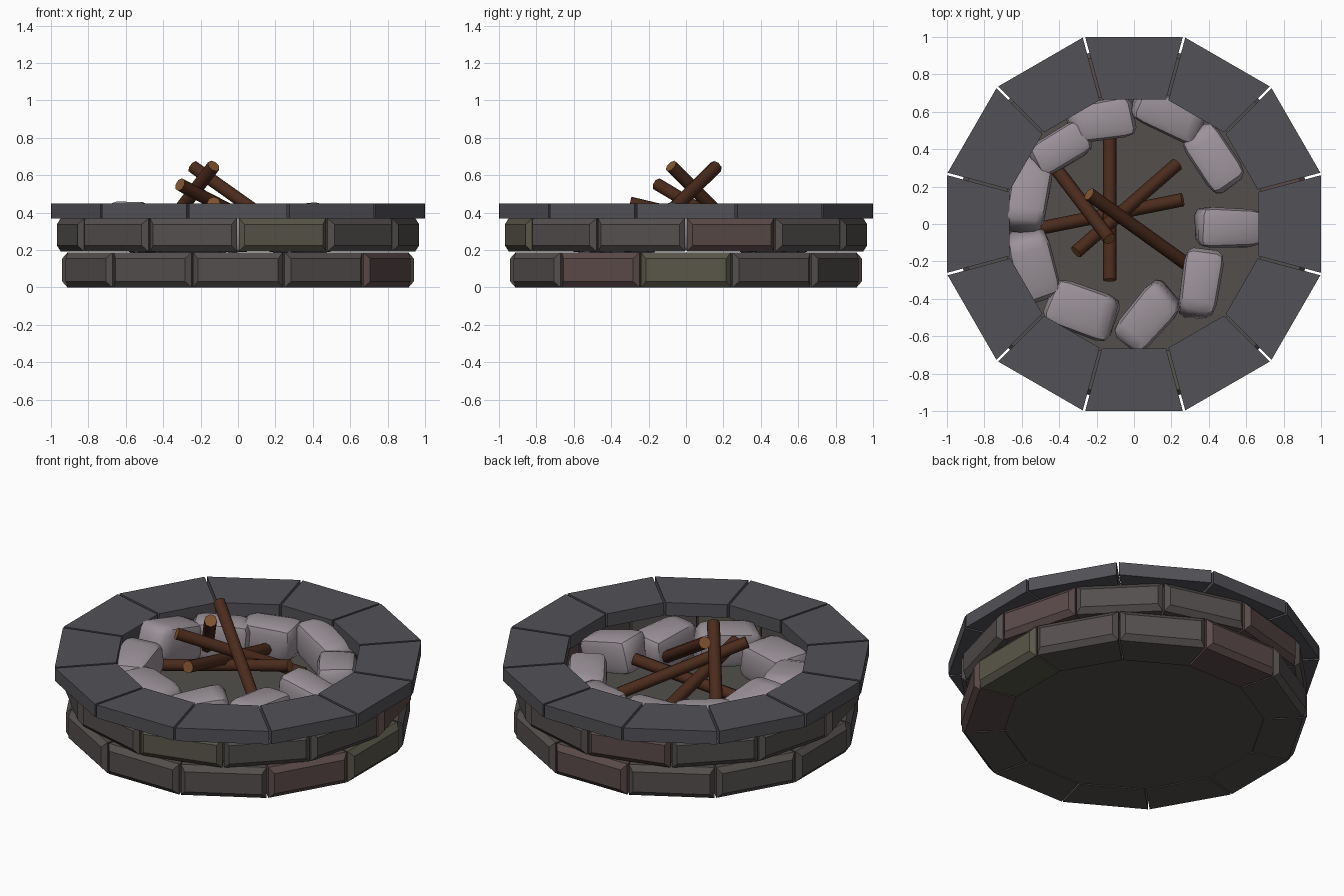
import bpy, bmesh, math, random
from mathutils import Vector, Matrix

if "Cube" in bpy.data.objects:
    bpy.data.objects.remove(bpy.data.objects["Cube"])

random.seed(4)
T15 = math.tan(math.radians(15))


def material(name, rgb):
    m = bpy.data.materials.new(name)
    m.diffuse_color = (*rgb, 1)
    m.use_nodes = True
    m.node_tree.nodes["Principled BSDF"].inputs["Base Color"].default_value = m.diffuse_color
    return m


CAP = material("cap_slate", (0.085, 0.083, 0.095))
GREY = material("brick_grey", (0.088, 0.078, 0.075))
RED = material("brick_red", (0.105, 0.07, 0.068))
OLIVE = material("brick_olive", (0.10, 0.095, 0.068))
ASH = material("ash", (0.085, 0.078, 0.072))
STONE = material("stone", (0.33, 0.29, 0.32))
BARK = material("bark", (0.07, 0.024, 0.012))
WOOD = material("cut_wood", (0.22, 0.09, 0.03))


def add_object(name, bm, *mats):
    bmesh.ops.recalc_face_normals(bm, faces=bm.faces)
    me = bpy.data.meshes.new(name)
    bm.to_mesh(me)
    bm.free()
    for m in mats:
        me.materials.append(m)
    ob = bpy.data.objects.new(name, me)
    bpy.context.collection.objects.link(ob)
    return ob


def smooth(ob, angle):
    bpy.ops.object.select_all(action='DESELECT')
    ob.select_set(True)
    bpy.context.view_layer.objects.active = ob
    bpy.ops.object.shade_smooth_by_angle(angle=math.radians(angle))


def wedge(bm, deg, r_in, r_out, z0, z1, gap=0.007, chamfer=0.0, depth=0.0, mat=0):
    """One ring segment; r_in and r_out are distances to its flat faces."""
    def loop(r, inset):
        w = r * T15 - gap - inset
        return [(r, -w, z0 + inset), (r, w, z0 + inset),
                (r, w, z1 - inset), (r, -w, z1 - inset)]
    rings = [loop(r_in, 0), loop(r_out - depth, 0)]
    if chamfer:
        rings.append(loop(r_out, chamfer))
    rot = Matrix.Rotation(math.radians(deg), 3, 'Z')
    vs = [[bm.verts.new(rot @ Vector(p)) for p in ring] for ring in rings]
    faces = [bm.faces.new(vs[0]), bm.faces.new(vs[-1])]
    for a, b in zip(vs, vs[1:]):
        for i in range(4):
            j = (i + 1) % 4
            faces.append(bm.faces.new((a[i], a[j], b[j], b[i])))
    for f in faces:
        f.material_index = mat


def ring(name, start, dims, mats, tints={}, **kw):
    bm = bmesh.new()
    for k in range(12):
        deg = start + 30 * k
        wedge(bm, deg, *dims, mat=tints.get(deg % 360, 0), **kw)
    return add_object(name, bm, *mats)


# Two staggered brick courses and the flat capstones
bricks = (GREY, RED, OLIVE)
ring("lower_bricks", 0, (0.70, 0.94, 0.0, 0.187), bricks, {330: 1, 90: 1, 0: 2},
     gap=0.005, chamfer=0.032, depth=0.028)
ring("upper_bricks", 15, (0.70, 0.945, 0.193, 0.37), bricks, {15: 1, 105: 1, 285: 2},
     gap=0.005, chamfer=0.032, depth=0.028)
ring("capstones", 0, (0.665, 1.0, 0.37, 0.45), (CAP,))

# Ash bed filling the inside
bm = bmesh.new()
bmesh.ops.create_cone(bm, cap_ends=True, segments=12, radius1=0.725, radius2=0.725, depth=0.18,
                      matrix=Matrix.Translation((0, 0, 0.095)) @ Matrix.Rotation(math.radians(15), 4, 'Z'))
add_object("ash_bed", bm, ASH)

# Rough stones around the fire: x, y, z, length, width, turn, tilt
stones = [(-0.18, 0.55, 0.29, 0.35, 0.21, 10, 0), (0.18, 0.58, 0.31, 0.37, 0.19, -25, 8),
          (0.43, 0.35, 0.30, 0.36, 0.21, -55, -6), (0.50, -0.02, 0.32, 0.34, 0.20, 0, 10),
          (0.36, -0.32, 0.30, 0.37, 0.21, 80, 5), (0.07, -0.50, 0.30, 0.37, 0.21, 50, -6),
          (-0.28, -0.46, 0.29, 0.36, 0.23, -20, 0), (-0.54, -0.22, 0.31, 0.37, 0.21, -75, 6),
          (-0.56, 0.16, 0.33, 0.40, 0.20, 80, 12), (-0.40, 0.40, 0.30, 0.32, 0.19, 30, 0)]
for n, (x, y, z, length, width, turn, tilt) in enumerate(stones):
    bm = bmesh.new()
    bmesh.ops.create_cube(bm, size=1)
    for v in bm.verts:
        v.co = Vector(c * random.uniform(0.84, 1.08) for c in v.co)
    bmesh.ops.bevel(bm, geom=bm.edges[:], offset=0.2, segments=2, profile=0.5, affect='EDGES')
    m = (Matrix.Translation((x, y, z)) @ Matrix.Rotation(math.radians(turn), 4, 'Z')
         @ Matrix.Rotation(math.radians(tilt), 4, 'Y')
         @ Matrix.Diagonal((length * 1.04, width * 1.06, 0.23, 1)))
    bmesh.ops.transform(bm, matrix=m, verts=bm.verts)
    smooth(add_object(f"stone_{n + 1}", bm, STONE), 40)

# Crossed logs: upper end to lower end
logs = [((-0.13, -0.30, 0.45), (-0.13, 0.46, 0.27)),
        ((-0.31, -0.15, 0.55), (0.23, 0.32, 0.27)),
        ((-0.24, 0.16, 0.645), (0.29, -0.22, 0.27)),
        ((-0.13, -0.08, 0.65), (-0.42, 0.30, 0.27)),
        ((0.26, 0.13, 0.40), (-0.49, -0.02, 0.26))]
for n, (a, b) in enumerate(logs):
    a, b = Vector(a), Vector(b)
    bm = bmesh.new()
    m = Matrix.Translation((a + b) / 2) @ (a - b).to_track_quat('Z', 'Y').to_matrix().to_4x4()
    bmesh.ops.create_cone(bm, cap_ends=True, segments=8, radius1=0.036, radius2=0.036,
                          depth=(a - b).length, matrix=m)
    for f in bm.faces:
        f.material_index = int(len(f.verts) > 4)
    smooth(add_object(f"log_{n + 1}", bm, BARK, WOOD), 50)
